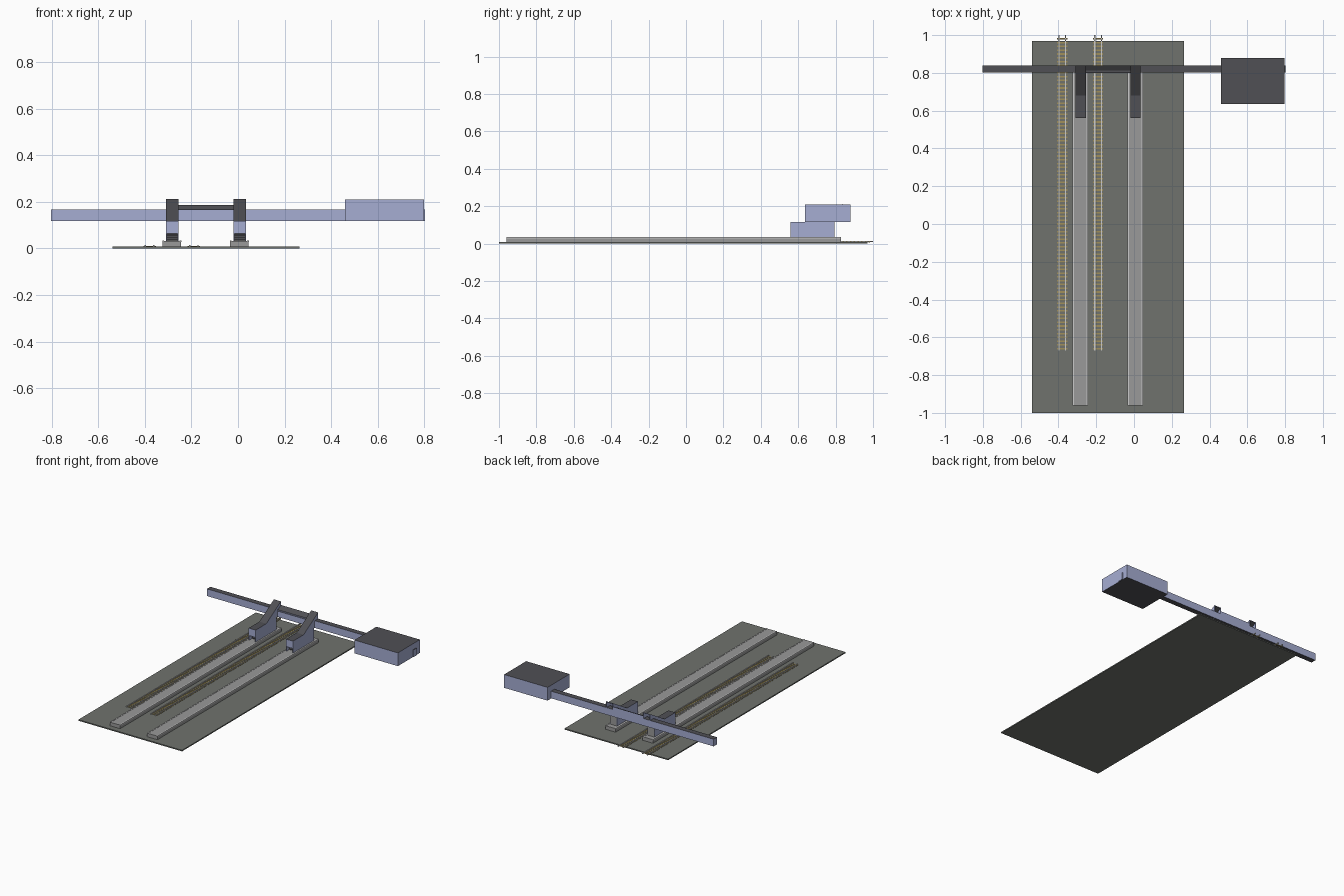
import bpy, bmesh

if "Cube" in bpy.data.objects:
    bpy.data.objects.remove(bpy.data.objects["Cube"])


def mat(name, c):
    m = bpy.data.materials.new(name)
    m.diffuse_color = (*c, 1)
    m.use_nodes = True
    m.node_tree.nodes["Principled BSDF"].inputs["Base Color"].default_value = m.diffuse_color
    return m


WALL = mat("blue_cladding", (0.38, 0.42, 0.65))
DARK = mat("dark_roofing", (0.08, 0.08, 0.09))
EARTH = mat("ballast_ground", (0.16, 0.17, 0.155))
STONE = mat("platform_concrete", (0.32, 0.32, 0.32))
EDGE = mat("pale_edging", (0.6, 0.6, 0.6))
WOOD = mat("sleeper_timber", (0.36, 0.28, 0.1))


def finish(name, bm, mats):
    # two materials: the second goes on every face that looks up or down
    bmesh.ops.recalc_face_normals(bm, faces=bm.faces)
    if len(mats) > 1:
        for f in bm.faces:
            f.material_index = int(abs(f.normal.z) > 0.3)
    me = bpy.data.meshes.new(name)
    bm.to_mesh(me)
    bm.free()
    for m in mats:
        me.materials.append(m)
    ob = bpy.data.objects.new(name, me)
    bpy.context.collection.objects.link(ob)
    return ob


def box(name, x, y, z, *mats):
    bm = bmesh.new()
    bmesh.ops.create_cube(bm, size=1)
    for v in bm.verts:
        v.co = [r[0] + (c + 0.5) * (r[1] - r[0]) for r, c in zip((x, y, z), v.co)]
    return finish(name, bm, mats)


def extrude_x(name, profile, x0, x1, *mats):
    # (y, z) outline pulled along x
    bm = bmesh.new()
    face = bm.faces.new([bm.verts.new((x0, y, z)) for y, z in profile])
    new = bmesh.ops.extrude_face_region(bm, geom=[face])["geom"]
    for v in new:
        if isinstance(v, bmesh.types.BMVert):
            v.co.x = x1
    return finish(name, bm, mats)


# Ground slab
box("ground", (-0.54, 0.265), (-1.0, 0.97), (0, 0.008), EARTH)

# Railway tracks: two rails and repeated sleepers
for n, cx in enumerate((-0.38, -0.19)):
    for side in (-1, 1):
        rx = cx + side * 0.018
        box(f"rail_{n}", (rx - 0.003, rx + 0.003), (-0.67, 1.0), (0.008, 0.015), EDGE)
    sl = box(f"sleepers_{n}", (cx - 0.027, cx + 0.027), (-0.664, -0.656), (0.006, 0.0105), WOOD)
    arr = sl.modifiers.new("repeat", "ARRAY")
    arr.use_relative_offset = False
    arr.use_constant_offset = True
    arr.constant_offset_displace = (0, 0.02, 0)
    arr.count = 83

# Platforms, each with pale edging and a covered staircase
for n, cx in enumerate((-0.284, 0.006)):
    box(f"platform_{n}", (cx - 0.04, cx + 0.04), (-0.96, 0.83), (0.008, 0.033), STONE)
    for s in (-1, 1):
        box(f"platform_edge_{n}", sorted((cx + s * 0.033, cx + s * 0.0405)),
            (-0.96, 0.83), (0.027, 0.0345), EDGE)

    sx = cx + 0.002
    w = 0.027
    # Side walls
    outline = [(0.56, 0.033), (0.793, 0.033), (0.793, 0.118), (0.84, 0.118),
               (0.84, 0.208), (0.68, 0.113), (0.56, 0.113)]
    for s in (-1, 1):
        extrude_x(f"stair_wall_{n}", outline, sx + s * (w - 0.004), sx + s * w, WALL)
    # Roof: flat entrance canopy running into the slope
    roof = [(0.56, 0.113), (0.68, 0.113), (0.84, 0.208),
            (0.84, 0.212), (0.679, 0.117), (0.56, 0.117)]
    extrude_x(f"stair_roof_{n}", roof, sx - w, sx + w, WALL, DARK)
    # Panel over the entrance and rear wall
    box(f"entrance_panel_{n}", (sx - w, sx + w), (0.56, 0.564), (0.065, 0.115), WALL)
    box(f"stair_back_wall_{n}", (sx - w, sx + w), (0.789, 0.793), (0.033, 0.12), STONE)
    # Steps
    count = 12
    steps = [(0.79, 0.034), (0.59, 0.034)]
    for i in range(count):
        z = 0.034 + (i + 1) * 0.084 / count
        steps += [(0.59 + i * 0.2 / count, z), (0.59 + (i + 1) * 0.2 / count, z)]
    extrude_x(f"steps_{n}", steps, sx - w + 0.004, sx + w - 0.004, DARK)

# Footbridge spanning the tracks, with a raised sloping roof between the stairs
box("footbridge", (-0.803, 0.803), (0.802, 0.84), (0.118, 0.168), WALL, DARK)
extrude_x("footbridge_roof", [(0.80, 0.160), (0.84, 0.187), (0.84, 0.160)],
          -0.255, -0.019, WALL, DARK)

# Station hall at the end of the bridge
box("station_hall", (0.46, 0.798), (0.635, 0.88), (0.117, 0.21), WALL, DARK)
